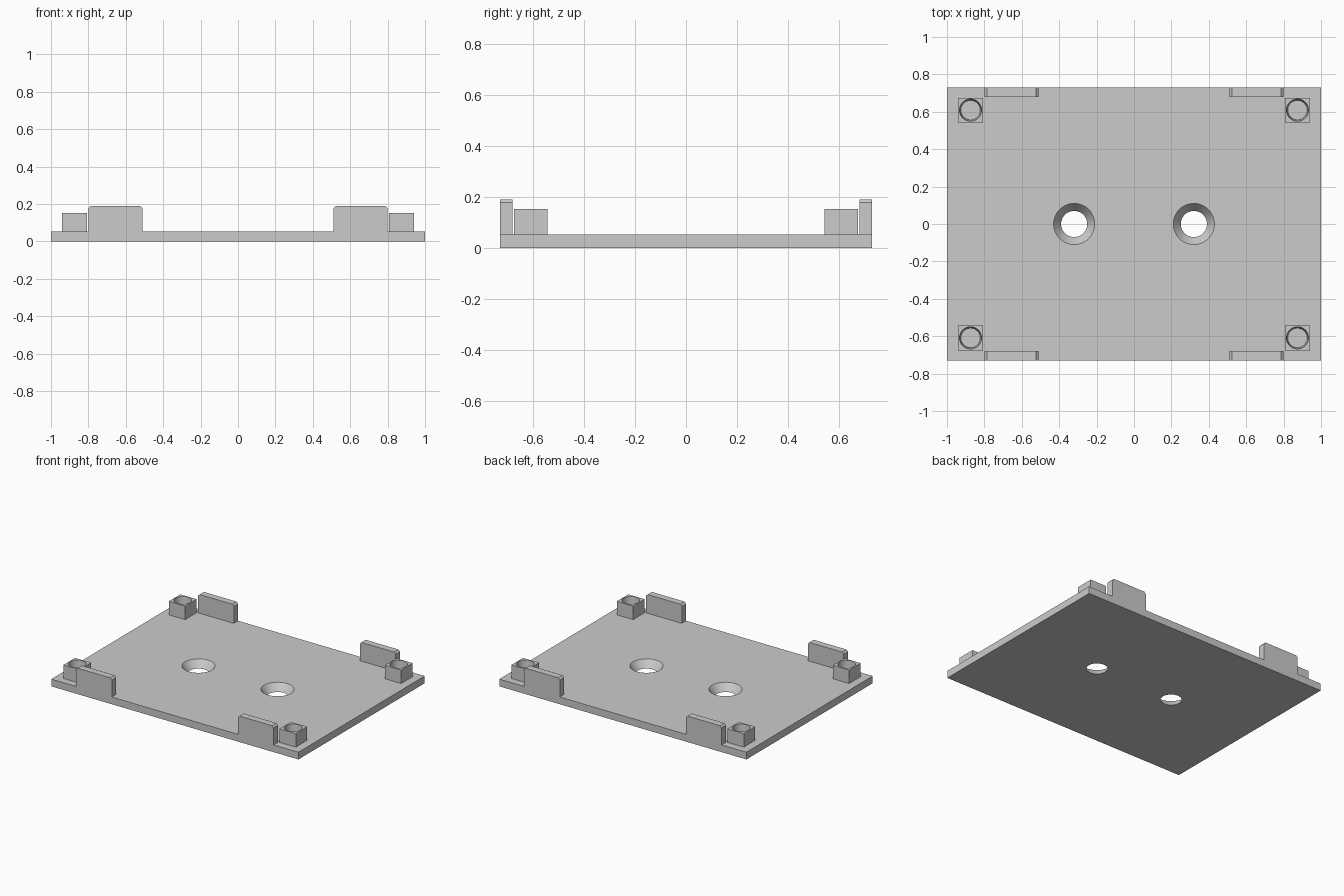
import bpy
import bmesh
from math import radians

cube = bpy.data.objects.get("Cube")
if cube:
    bpy.data.objects.remove(cube, do_unlink=True)

THICK = 0.053          # base plate thickness
HALF_DEPTH = 0.73
POST_TOP = 0.152
CLIP_TOP = 0.19
EXTRA = 0.01           # cutter overshoot

grey = bpy.data.materials.new("light_grey")
grey.use_nodes = True
grey.diffuse_color = (0.6, 0.6, 0.6, 1)
grey.node_tree.nodes["Principled BSDF"].inputs["Base Color"].default_value = (0.6, 0.6, 0.6, 1)


def finish(name, bm):
    bmesh.ops.recalc_face_normals(bm, faces=bm.faces)
    mesh = bpy.data.meshes.new(name)
    bm.to_mesh(mesh)
    bm.free()
    mesh.materials.append(grey)
    obj = bpy.data.objects.new(name, mesh)
    bpy.context.collection.objects.link(obj)
    return obj


def prism(name, profile, y0, y1):
    """Extrude an x-z profile along y."""
    bm = bmesh.new()
    face = bm.faces.new([bm.verts.new((x, y0, z)) for x, z in profile])
    moved = bmesh.ops.extrude_face_region(bm, geom=[face])["geom"]
    verts = [v for v in moved if isinstance(v, bmesh.types.BMVert)]
    bmesh.ops.translate(bm, verts=verts, vec=(0, y1 - y0, 0))
    return finish(name, bm)


def box(name, x0, x1, y0, y1, z0, z1):
    return prism(name, [(x0, z0), (x1, z0), (x1, z1), (x0, z1)], y0, y1)


def cut_tapered_hole(target, x, y, z0, z1, r0, r1):
    """Cut a hole whose radius goes from r0 at z0 to r1 at z1."""
    over = (r1 - r0) / (z1 - z0) * EXTRA
    bm = bmesh.new()
    bmesh.ops.create_cone(bm, cap_ends=True, segments=48, radius1=r0 - over,
                          radius2=r1 + over, depth=z1 - z0 + 2 * EXTRA)
    bmesh.ops.translate(bm, verts=bm.verts, vec=(x, y, (z0 + z1) / 2))
    cutter = finish("hole_cutter", bm)
    cutter.hide_render = True
    mod = target.modifiers.new("hole", "BOOLEAN")
    mod.operation = "DIFFERENCE"
    mod.solver = "EXACT"
    mod.object = cutter
    bpy.context.view_layer.objects.active = target
    bpy.ops.object.modifier_apply(modifier=mod.name)
    bpy.data.objects.remove(cutter, do_unlink=True)


def shade(obj):
    bpy.ops.object.select_all(action="DESELECT")
    obj.select_set(True)
    bpy.context.view_layer.objects.active = obj
    bpy.ops.object.shade_smooth_by_angle(angle=radians(25))


# Base plate with two countersunk screw holes
plate = box("base_plate", -1, 1, -HALF_DEPTH, HALF_DEPTH, 0, THICK)
for x in (-0.32, 0.32):
    cut_tapered_hole(plate, x, 0, 0, THICK, 0.07, 0.11)
shade(plate)

for sx, side in ((1, "left"), (-1, "right")):
    for sy, end in ((-1, "front"), (1, "back")):
        # Square corner post with a tapered socket
        cx, cy, half = sx * 0.874, sy * 0.609, 0.066
        post = box(f"{end}_{side}_post", cx - half, cx + half,
                   cy - half, cy + half, THICK, POST_TOP)
        cut_tapered_hole(post, cx, cy, THICK, POST_TOP, 0.052, 0.059)
        shade(post)

        # Upright edge tab with chamfered top corners
        x0, x1, c = 0.51, 0.80, 0.013
        profile = [(x0, THICK), (x1, THICK), (x1, CLIP_TOP - c), (x1 - c, CLIP_TOP),
                   (x0 + c, CLIP_TOP), (x0, CLIP_TOP - c)]
        prism(f"{end}_{side}_tab", [(sx * x, z) for x, z in profile],
              sy * 0.68, sy * HALF_DEPTH)
